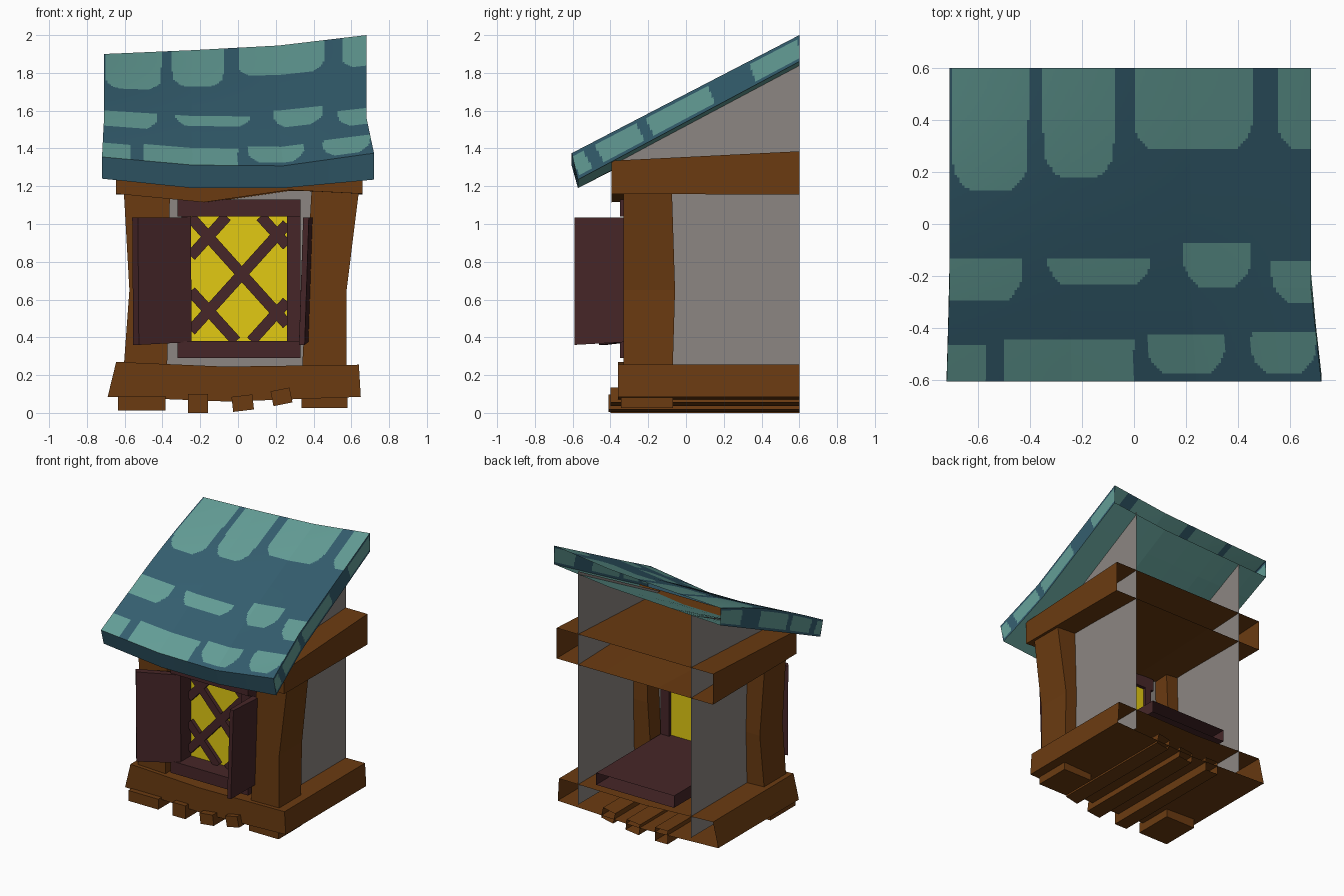
import bpy, bmesh, math

if "Cube" in bpy.data.objects:
    bpy.data.objects.remove(bpy.data.objects["Cube"])

def material(name, r, g, b):
    m = bpy.data.materials.new(name)
    lin = lambda c: ((c / 255 + 0.055) / 1.055) ** 2.4
    m.diffuse_color = (lin(r), lin(g), lin(b), 1)
    m.use_nodes = True
    m.node_tree.nodes["Principled BSDF"].inputs["Base Color"].default_value = m.diffuse_color
    return m

WOOD = material("orange brown wood", 107, 59, 17)
MAROON = material("dark maroon wood", 70, 38, 40)
GLASS = material("yellow glass", 226, 202, 18)
PLASTER = material("grey plaster", 140, 134, 130)
SLATE = material("dark teal slate", 52, 94, 111)
TILE = material("light teal tile", 99, 157, 150)

def finish(name, bm, *mats):
    bmesh.ops.remove_doubles(bm, verts=bm.verts, dist=1e-5)
    bmesh.ops.recalc_face_normals(bm, faces=bm.faces)
    me = bpy.data.meshes.new(name)
    bm.to_mesh(me)
    bm.free()
    for m in mats:
        me.materials.append(m)
    ob = bpy.data.objects.new(name, me)
    bpy.context.collection.objects.link(ob)
    return ob

def loft(name, rings, mat, end_cap=True):
    """Skin a stack of equal-sized rings; the last end may stay open."""
    bm = bmesh.new()
    rows = [[bm.verts.new(p) for p in r] for r in rings]
    n = len(rows[0])
    for a, b in zip(rows, rows[1:]):
        for i in range(n):
            j = (i + 1) % n
            bm.faces.new((a[i], a[j], b[j], b[i]))
    bm.faces.new(rows[0])
    if end_cap:
        bm.faces.new(rows[-1])
    return finish(name, bm, mat)

def prism(name, pts, y0, y1, mat, closed=True):
    """Front (x, z) outline pushed back along y."""
    return loft(name, [[(x, y, z) for x, z in pts] for y in (y0, y1)], mat, closed)

def box(name, x0, x1, y0, y1, z0, z1, mat, closed=True):
    return prism(name, [(x0, z0), (x1, z0), (x1, z1), (x0, z1)], y0, y1, mat, closed)

def bar(name, ax, az, bx, bz, w, y0, y1, mat, closed=True):
    """Straight bar of width w between two points of the front plane."""
    d = math.hypot(bx - ax, bz - az)
    nx, nz = -(bz - az) / d * w / 2, (bx - ax) / d * w / 2
    prism(name, [(ax - nx, az - nz), (bx - nx, bz - nz), (bx + nx, bz + nz),
                 (ax + nx, az + nz)], y0, y1, mat, closed)

def sheet(name, pts, mat):
    bm = bmesh.new()
    bm.faces.new([bm.verts.new(p) for p in pts])
    return finish(name, bm, mat)

# ---- base and lintel beams, running back and open at the rear
prism("base_beam", [(-.69, .085), (-.05, .06), (.65, .085), (.64, .255), (-.07, .245),
                    (-.645, .27)], -.36, .6, WOOD, False)
lintel = [(-.645, 1.16), (-.18, 1.115), (.27, 1.18), (.66, 1.16)]
loft("lintel_beam", [
    [(x, -.395, z) for x, z in lintel] + [(.66, -.395, 1.335), (-.645, -.395, 1.335)],
    [(x, .6, 1.155) for x, z in lintel] + [(.66, .6, 1.385), (-.645, .6, 1.385)]], WOOD, False)

# ---- bent corner posts
for name, sections in {
        "left_post": [(.24, -.605, -.375), (.65, -.575, -.37), (1.18, -.605, -.36)],
        "right_post": [(.24, .34, .575), (.65, .36, .575), (1.19, .39, .642)]}.items():
    loft(name, [[(a, -.33, z), (b, -.33, z), (b, y1, z), (a, y1, z)]
                for (z, a, b), y1 in zip(sections, (-.07, -.058, -.075))], WOOD)

# ---- feet and floor joists
box("left_foot", -.635, -.385, -.4, -.1, .012, .09, WOOD)
box("right_foot", .335, .58, -.345, -.07, .025, .1, WOOD)
bar("joist_1", -.265, .05, -.16, .05, .1, -.4, .6, WOOD, False)
bar("joist_2", -.03, .045, .08, .058, .08, -.41, .6, WOOD, False)
bar("joist_3", .18, .075, .28, .095, .08, -.4, .6, WOOD, False)

# ---- plaster walls
for name, x, top in (("left_wall", -.46, 1.78), ("right_wall", .48, 1.86)):
    sheet(name, [(x, -.2, .1), (x, .6, .1), (x, .6, top), (x, -.38, 1.335),
                 (x, -.38, 1.28), (x, -.2, 1.25)], PLASTER)
for name, x0, x1, z0, z1 in (("front_wall_left", -.46, -.29, .2, 1.22),
                             ("front_wall_right", .31, .48, .2, 1.22),
                             ("front_wall_top", -.29, .31, 1.1, 1.22),
                             ("front_wall_bottom", -.29, .31, .2, .31)):
    box(name, x0, x1, -.205, -.195, z0, z1, PLASTER)

# ---- window
box("window_sill", -.32, .33, -.35, .6, .29, .38, MAROON, False)
box("window_head", -.32, .33, -.35, -.17, 1.04, 1.13, MAROON)
box("left_stile", -.30, -.25, -.33, -.17, .38, 1.04, MAROON)
box("right_stile", .26, .33, -.33, -.17, .38, 1.04, MAROON)
box("window_glass", -.25, .26, -.205, -.195, .38, 1.04, GLASS)
lattice = [(-.25, 1.035, .26, .468), (.26, 1.0, -.25, .435), (-.25, .83, -.06, 1.04),
           (.12, 1.04, .26, .885), (-.25, .645, -.01, .38), (.26, .59, .07, .38)]
for i, seg in enumerate(lattice):
    bar(f"lattice_bar_{i + 1}", *seg, .058, -.235, -.2, MAROON)

# ---- shutters, from their plan outlines
for name, plan, lean in (
        ("left_shutter", [(-.25, -.33), (-.53, -.46), (-.56, -.42), (-.27, -.29)], .005),
        ("right_shutter", [(.345, -.32), (.345, -.59), (.375, -.59), (.395, -.32)], -.022)):
    loft(name, [[(x + lean, y, .36 + (.015 if y > -.4 else 0)) for x, y in plan],
                [(x, y, 1.035) for x, y in plan]], MAROON)

# ---- roof: a warped slab, tiles coloured by rounded areas
def curve(values, u):
    t = min(max(u, 0), 1) * (len(values) - 1)
    i = min(int(t), len(values) - 2)
    return values[i] + (values[i + 1] - values[i]) * (t - i)

def roof_x(u, v):
    k = min(v / .3, 1)
    left, right = -.72 + .01 * k, .72 - .04 * k
    return left + (right - left) * u

def roof_top(u, v):
    front = curve((1.355, 1.312, 1.308, 1.375), u)
    back = curve((1.90, 1.92, 1.945, 2.0), u)
    bump = .035 * math.sin(math.pi * v) * (1 - u)
    return roof_x(u, v), -.605 + 1.205 * v, front + (back - front) * v + bump

def roof_under(u, v):
    front = curve((1.24, 1.19, 1.19, 1.235), u)
    back = curve((1.77, 1.79, 1.81, 1.86), u)
    return roof_x(u, v), -.572 + 1.172 * v, front + (back - front) * v

def between(u, v, t):
    return [a + (b - a) * t for a, b in zip(roof_under(u, v), roof_top(u, v))]

# tile areas: x range, y range
TILES = [(-.70, -.405, .13, .9), (-.35, -.075, .18, .9), (0, .455, .285, .9), (.55, .85, .285, .9),
         (-.9, -.43, -.295, -.135), (-.335, .065, -.235, -.13), (.19, .45, -.24, -.075),
         (.53, .85, -.3, -.145), (-.9, -.565, -.75, -.465), (-.495, 0, -.7, -.44),
         (.05, .35, -.575, -.42), (.45, .7, -.575, -.415)]
SIDE_TILES = [(-.6, -.53), (-.47, -.25), (-.2, .13), (.35, .6)]

def top_rule(u, v):
    x, y, _ = roof_top(u, v)
    for x0, x1, y0, y1 in TILES:
        y_low = max(0, (y0 + .1 - y) / .1)          # rounded lower corners
        if y0 < y < y1:
            inset = .06 * y_low ** 2 + .02 * max(0, (.45 - y)) * (y0 > 0)
            if x0 + inset < x < x1 - inset:
                return 1
    return 0

def side_rule(v, t):
    y = -.6 + 1.2 * v - .04 * (.5 - t)
    return int(.12 < t < .88 and any(a < y < b for a, b in SIDE_TILES))

def patch(bm, f, rule, n, m):
    grid = [[bm.verts.new(f(i / n, j / m)) for j in range(m + 1)] for i in range(n + 1)]
    for i in range(n):
        for j in range(m):
            face = bm.faces.new((grid[i][j], grid[i + 1][j], grid[i + 1][j + 1], grid[i][j + 1]))
            face.material_index = rule((i + .5) / n, (j + .5) / m)

bm = bmesh.new()
patch(bm, roof_top, top_rule, 144, 120)
patch(bm, roof_under, lambda u, v: 1, 12, 6)
patch(bm, lambda u, t: between(u, 0, t), lambda u, t: 0, 12, 1)
for side in (0, 1):
    patch(bm, lambda v, t: between(side, v, t), side_rule, 120, 8)
finish("roof", bm, SLATE, TILE)
